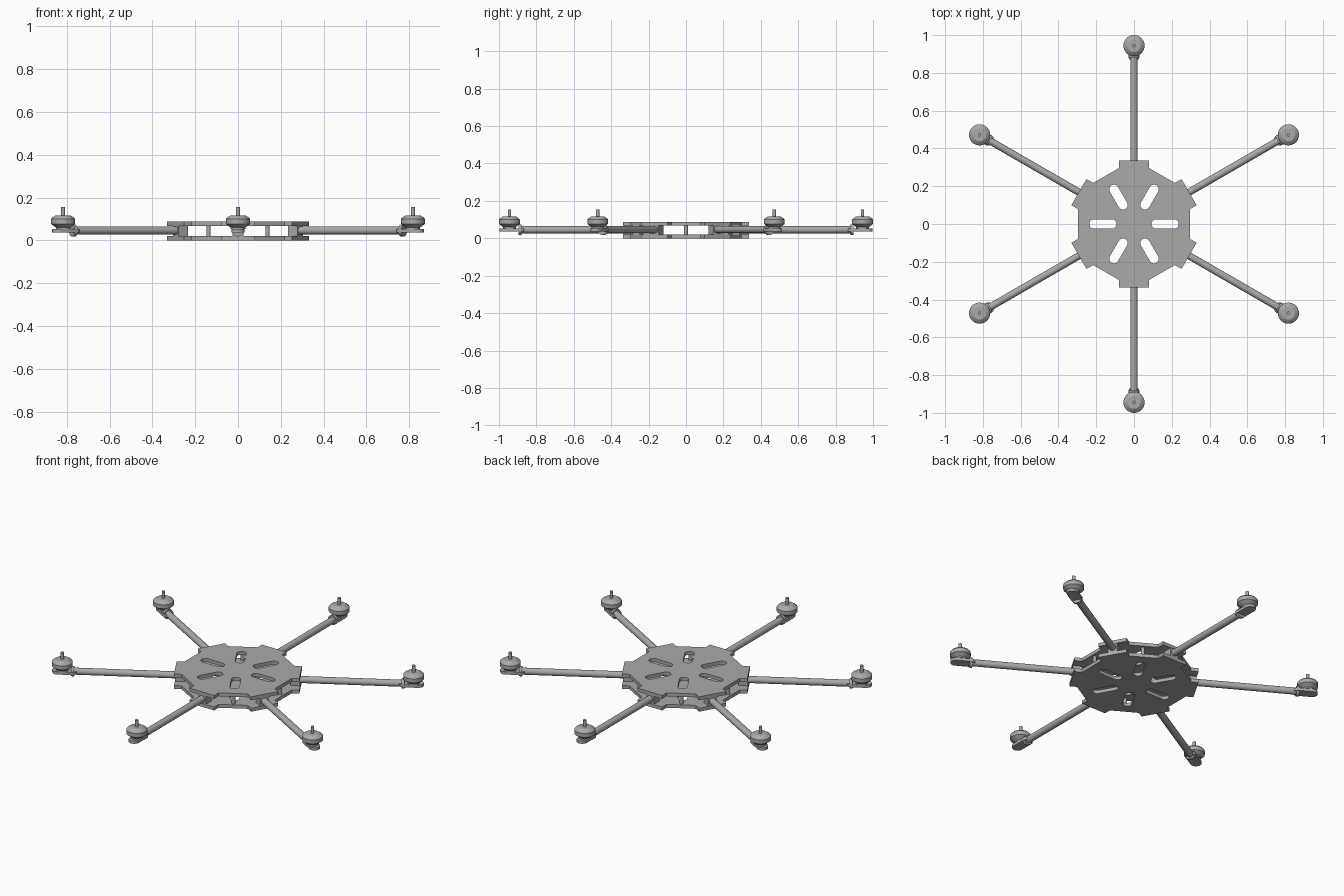
import bpy, bmesh, math
from mathutils import Matrix, Vector

cube = bpy.data.objects.get("Cube")
if cube:
    bpy.data.objects.remove(cube, do_unlink=True)

grey = bpy.data.materials.new("Mid grey")
grey.use_nodes = True
grey.diffuse_color = (0.4, 0.4, 0.4, 1)
grey.node_tree.nodes["Principled BSDF"].inputs["Base Color"].default_value = (0.4, 0.4, 0.4, 1)


def finish(name, bm, matrix=Matrix(), smooth=False):
    bmesh.ops.recalc_face_normals(bm, faces=bm.faces)
    mesh = bpy.data.meshes.new(name)
    bm.to_mesh(mesh)
    bm.free()
    mesh.materials.append(grey)
    obj = bpy.data.objects.new(name, mesh)
    bpy.context.collection.objects.link(obj)
    obj.matrix_world = matrix
    if smooth:
        bpy.ops.object.select_all(action='DESELECT')
        obj.select_set(True)
        bpy.context.view_layer.objects.active = obj
        bpy.ops.object.shade_smooth_by_angle(angle=math.radians(30))
    return obj


def prism(name, loops, z0, z1, matrix=Matrix()):
    """Extrude an outline, with optional holes, between two heights."""
    bm = bmesh.new()
    edges = []
    for loop in loops:
        verts = [bm.verts.new((x, y, z0)) for x, y in loop]
        edges += [bm.edges.new((verts[i - 1], verts[i])) for i in range(len(verts))]
    bmesh.ops.triangle_fill(bm, edges=edges, use_beauty=True, normal=(0, 0, 1))
    up = bmesh.ops.extrude_face_region(bm, geom=bm.faces[:], use_keep_orig=True)
    moved = [v for v in up["geom"] if isinstance(v, bmesh.types.BMVert)]
    bmesh.ops.translate(bm, verts=moved, vec=(0, 0, z1 - z0))
    return finish(name, bm, matrix)


def lathe(name, profile, matrix, steps=32):
    bm = bmesh.new()
    verts = [bm.verts.new((r, 0, z)) for r, z in profile]
    edges = [bm.edges.new(pair) for pair in zip(verts, verts[1:])]
    bmesh.ops.spin(bm, geom=verts + edges, axis=(0, 0, 1), cent=(0, 0, 0),
                   angle=math.tau, steps=steps)
    bmesh.ops.remove_doubles(bm, verts=bm.verts, dist=1e-5)
    return finish(name, bm, matrix, smooth=True)


def rod(name, radius, start, end, matrix, steps=24):
    return lathe(name, [(0, start), (radius, start), (radius, end), (0, end)], matrix, steps)


def turned(loop, angle):
    c, s = math.cos(angle), math.sin(angle)
    return [(x * c - y * s, x * s + y * c) for x, y in loop]


def stadium(x0, x1, r, n=10):
    arc = [math.pi * i / n - math.pi / 2 for i in range(n + 1)]
    right = [(x1 - r + r * math.cos(a), r * math.sin(a)) for a in arc]
    return right + [(x0 + r - r * math.cos(a), -r * math.sin(a)) for a in arc]


arm_angles = [math.radians(30 + 60 * i) for i in range(6)]
gap_angles = [math.radians(60 * i) for i in range(6)]

# Frame plates: tabbed outline with six slots
tab = [(0.296, -0.08), (0.337, -0.08), (0.337, 0.08), (0.296, 0.08)]
outline = [p for a in arm_angles for p in turned(tab, a)]
slots = [turned(stadium(0.092, 0.237, 0.025), a) for a in gap_angles]
prism("bottom_plate", [outline] + slots, 0, 0.02)
prism("top_plate", [outline] + slots, 0.068, 0.088)

# Spacers between the plates
for i, a in enumerate(gap_angles):
    place = Matrix.Rotation(a, 4, 'Z') @ Matrix.Translation((0.275, 0, 0))
    rod(f"standoff_{i + 1}", 0.01, 0.02, 0.068, place, 16)

# Arms, each with clamps, mount and motor
axis_z = 0.046
bell = [(0, 0.052), (0.034, 0.052), (0.034, 0.06), (0.056, 0.077), (0.056, 0.1),
        (0.05, 0.107), (0.034, 0.117), (0.009, 0.117), (0.009, 0.155), (0, 0.155)]
block = [(0.284, -0.025), (0.335, -0.025), (0.335, 0.025), (0.284, 0.025)]
for i, a in enumerate(arm_angles):
    turn = Matrix.Rotation(a, 4, 'Z')
    along = turn @ Matrix.Translation((0, 0, axis_z)) @ Matrix.Rotation(math.pi / 2, 4, 'Y')
    n = i + 1
    prism(f"root_clamp_{n}", [block], 0.02, 0.068, turn)
    rod(f"arm_tube_{n}", 0.019, 0.284, 0.885, along)
    rod(f"tip_collar_{n}", 0.028, 0.88, 0.896, along)
    prism(f"motor_mount_{n}", [stadium(0.86, 0.998, 0.03)], 0.036, 0.052, turn)
    lathe(f"motor_{n}", bell, turn @ Matrix.Translation((0.944, 0, 0)))
